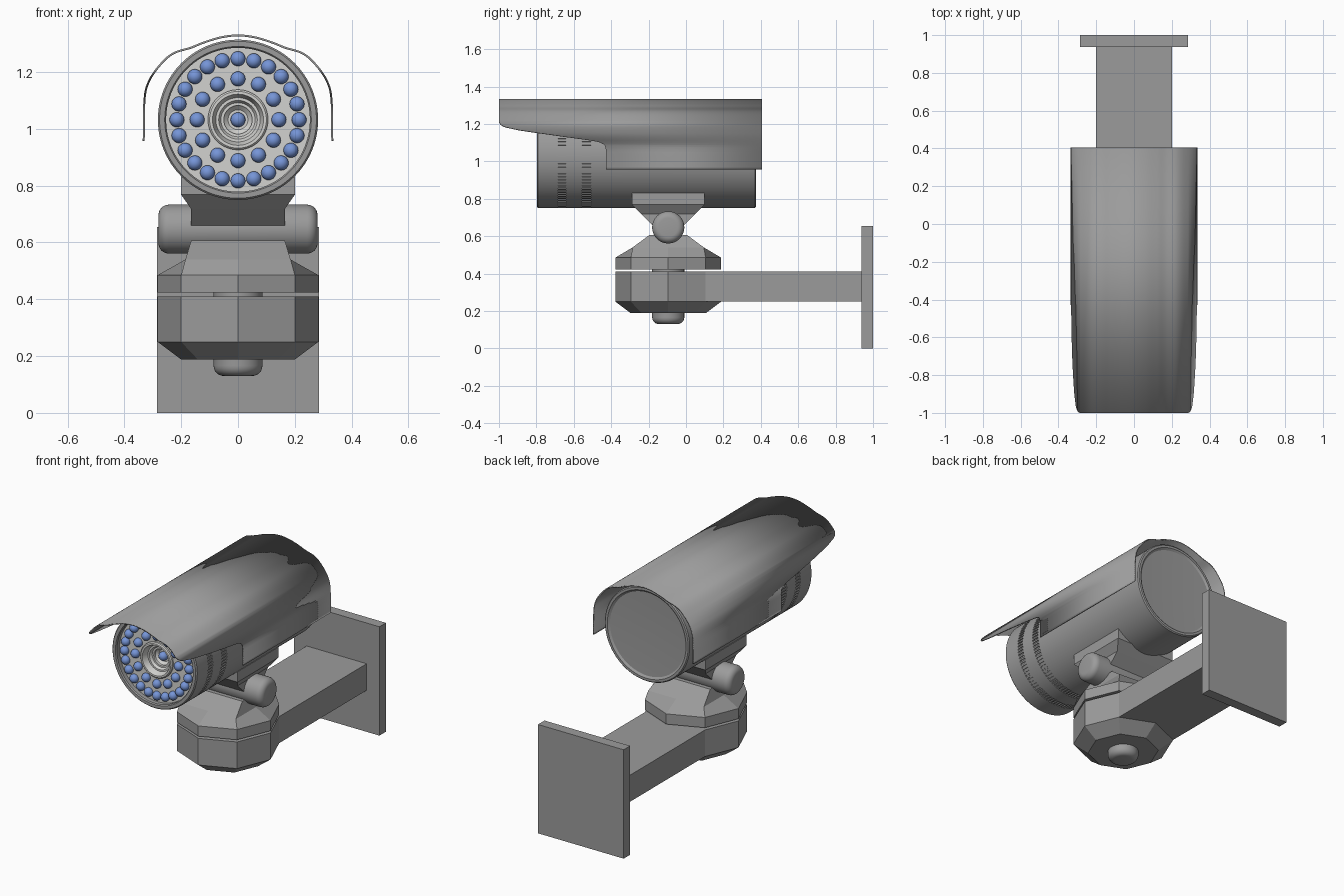
import bpy, bmesh, math
from mathutils import Matrix, Vector

if "Cube" in bpy.data.objects:
    bpy.data.objects.remove(bpy.data.objects["Cube"])

CY = -0.095      # y of the swivel axis
CZ = 1.032       # z of the camera axis


def material(name, rgb):
    m = bpy.data.materials.new(name)
    m.diffuse_color = (*rgb, 1)
    m.use_nodes = True
    m.node_tree.nodes["Principled BSDF"].inputs["Base Color"].default_value = m.diffuse_color
    return m


GREY = material("housing grey", (0.33, 0.33, 0.33))
LIGHT = material("lens panel light grey", (0.65, 0.65, 0.63))
BLUE = material("led blue", (0.18, 0.30, 0.68))


def finish(name, bm, mat, smooth=True, recalc=True):
    if recalc:
        bmesh.ops.recalc_face_normals(bm, faces=bm.faces)
    me = bpy.data.meshes.new(name)
    bm.to_mesh(me)
    bm.free()
    me.materials.append(mat)
    if smooth:
        me.shade_smooth()
        me.set_sharp_from_angle(angle=math.radians(32))
    ob = bpy.data.objects.new(name, me)
    bpy.context.collection.objects.link(ob)
    return ob


def bridge(bm, a, b):
    """Join two rings of vertices; a ring of one vertex makes a fan."""
    n = max(len(a), len(b))
    for i in range(n):
        j = (i + 1) % n
        if len(a) == 1:
            bm.faces.new((a[0], b[j], b[i]))
        elif len(b) == 1:
            bm.faces.new((a[i], a[j], b[0]))
        else:
            bm.faces.new((a[i], a[j], b[j], b[i]))


def lathe(profile, axis, centre, seg=64):
    """Revolve (radius, height) points around the given world axis."""
    rot = {"x": Matrix.Rotation(math.pi / 2, 3, "Y"),
           "y": Matrix.Rotation(-math.pi / 2, 3, "X"),
           "z": Matrix.Identity(3)}[axis]
    bm = bmesh.new()
    rings = []
    for r, h in profile:
        rings.append([bm.verts.new(rot @ Vector((r * math.cos(2 * math.pi * k / seg),
                                                 r * math.sin(2 * math.pi * k / seg), h))
                                   + Vector(centre))
                      for k in range(seg if r > 0 else 1)])
    for a, b in zip(rings, rings[1:]):
        bridge(bm, a, b)
    return bm


def octo(r, z):
    return r, r, r * math.sqrt(0.5), r * math.sqrt(0.5), z


def rect(hx, hy, z):
    return hx, hy, hx, hy, z


def loft(name, sections):
    """Stack of eight-point rings (side middles and corners) on the swivel axis."""
    bm = bmesh.new()
    rings = []
    for mx, my, cx, cy, z in sections:
        pts = [(mx, 0), (cx, cy), (0, my), (-cx, cy),
               (-mx, 0), (-cx, -cy), (0, -my), (cx, -cy)]
        rings.append([bm.verts.new((x, y + CY, z)) for x, y in pts])
    for a, b in zip(rings, rings[1:]):
        bridge(bm, a, b)
    bm.faces.new(rings[0])
    bm.faces.new(rings[-1])
    return finish(name, bm, GREY, smooth=False)


def box(name, lo, hi):
    bm = bmesh.new()
    bmesh.ops.create_cube(bm, size=1)
    for v in bm.verts:
        v.co = [l + (c + 0.5) * (h - l) for c, l, h in zip(v.co, lo, hi)]
    return finish(name, bm, GREY, smooth=False)


# Camera barrel with two knurled grip bands
SEG = 192
bands = [(-0.685, -0.642), (-0.556, -0.508)]
bm = lathe([(0, -0.68), (0.253, -0.68), (0.253, -0.79), (0.258, -0.797), (0.276, -0.797),
            (0.282, -0.79), *[(0.282, y) for b in bands for y in b],
            (0.282, 0.368), (0.276, 0.374), (0.262, 0.374), (0.25, 0.365), (0, 0.355)],
           "y", (0, 0, CZ), SEG)
bmesh.ops.recalc_face_normals(bm, faces=bm.faces)
slots = []
for f in bm.faces:
    c = f.calc_center_median()
    k = int((math.atan2(c.z - CZ, c.x) % (2 * math.pi)) / (2 * math.pi / SEG))
    if k % 2 and math.hypot(c.x, c.z - CZ) > 0.28 and any(a < c.y < b for a, b in bands):
        slots.append(f)
bmesh.ops.inset_individual(bm, faces=slots, thickness=0.0008, depth=-0.006)
finish("camera_barrel", bm, GREY, recalc=False)

# Front panel with stepped lens recess
finish("lens_panel", lathe(
    [(0, -0.70), (0.035, -0.70), (0.05, -0.715), (0.05, -0.73), (0.06, -0.73),
     (0.068, -0.745), (0.078, -0.745), (0.084, -0.765), (0.09, -0.782), (0.1, -0.782),
     (0.106, -0.776), (0.106, -0.765), (0.254, -0.765)], "y", (0, 0, CZ)), LIGHT)

# Infrared lamps: two rings and one at the centre
bm = bmesh.new()
spots = [(0, 0, -0.71)]
for count, radius in ((24, 0.215), (12, 0.144)):
    for k in range(count):
        a = 2 * math.pi * k / count
        spots.append((radius * math.cos(a), radius * math.sin(a), -0.77))
for x, z, y in spots:
    bmesh.ops.create_uvsphere(bm, u_segments=20, v_segments=12, radius=0.026,
                              matrix=Matrix.Translation((x, y, CZ + z)))
finish("led_lamps", bm, BLUE)

# Sun hood: curved cross-section, front edge cut back by height
half = [(0.0, 1.329), (0.06, 1.322), (0.12, 1.304), (0.165, 1.286), (0.229, 1.265),
        (0.275, 1.224), (0.313, 1.168), (0.329, 1.104), (0.332, 0.957)]
ctrl = [(-x, z) for x, z in half[:0:-1]] + half
cut = [(0.95, -0.428), (1.064, -0.428), (1.09, -0.435), (1.105, -0.47), (1.113, -0.52),
       (1.134, -0.67), (1.166, -0.89), (1.184, -0.97), (1.195, -0.99), (1.21, -1.0),
       (1.4, -1.0)]


def front_y(z):
    for (z0, y0), (z1, y1) in zip(cut, cut[1:]):
        if z <= z1:
            return y0 + (y1 - y0) * (z - z0) / (z1 - z0)
    return -1.0


def smooth_path(points, steps):
    p = [Vector(q) for q in points]
    p = [2 * p[0] - p[1]] + p + [2 * p[-1] - p[-2]]
    out = []
    for a, b, c, d in zip(p, p[1:], p[2:], p[3:]):
        for s in range(steps):
            t = s / steps
            out.append(0.5 * (2 * b + (c - a) * t + (2 * a - 5 * b + 4 * c - d) * t * t
                              + (3 * b - a - 3 * c + d) * t ** 3))
    return out + [p[-2]]


bm = bmesh.new()
rows = [[bm.verts.new((x, y, z)) for y in (front_y(z), 0.405)]
        for x, z in smooth_path(ctrl, 12)]
for a, b in zip(rows, rows[1:]):
    bm.faces.new((a[0], b[0], b[1], a[1]))
hood = finish("sun_hood", bm, GREY)
solid = hood.modifiers.new("thickness", "SOLIDIFY")
solid.thickness = 0.007
solid.offset = 0

# Saddle under the barrel and tilt base below it
loft("saddle", [rect(0.2, 0.195, 0.83), rect(0.2, 0.195, 0.768),
                rect(0.165, 0.145, 0.718), rect(0.165, 0.07, 0.645)])
loft("tilt_base", [rect(0.165, 0.1, 0.607), rect(0.185, 0.19, 0.54),
                   octo(0.283, 0.485), octo(0.283, 0.423)])

# Tilt hinge: rounded cylinder lying across
arc = [(0.05 + 0.036 * math.sin(a), 0.244 + 0.036 * math.cos(a))
       for a in [math.pi / 2 * k / 6 for k in range(7)]]
finish("tilt_hinge", lathe([(0, 0.28)] + arc + [(r, -h) for r, h in arc[::-1]] + [(0, -0.28)],
                           "x", (0, CY, 0.647), 48), GREY)

# Swivel pin with rounded lower end
finish("swivel_pin", lathe([(0, 0.13)] + [(r, 0.41 - h) for r, h in arc] + [(0.086, 0.45), (0, 0.45)],
                           "z", (0, CY, 0), 48), GREY)

# Octagonal arm head, arm and wall plate
loft("arm_head", [octo(0.283, 0.41), octo(0.283, 0.25), octo(0.2, 0.188)])
box("wall_arm", (-0.2, CY + 0.15, 0.25), (0.2, 0.95, 0.41))
box("wall_plate", (-0.285, 0.938, 0), (0.285, 1.0, 0.655))
